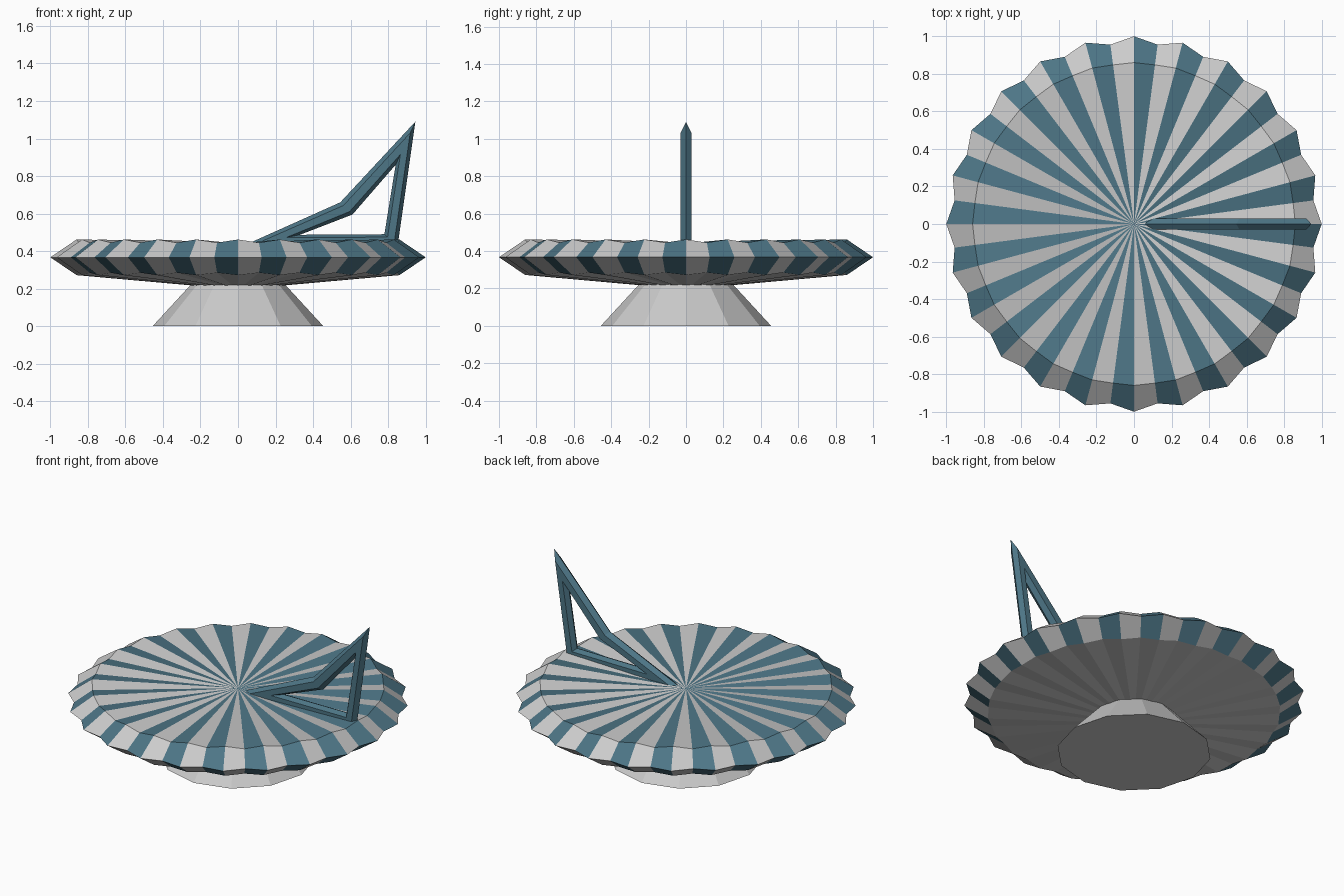
import bpy
import bmesh
from math import sin, cos, tau

if "Cube" in bpy.data.objects:
    bpy.data.objects.remove(bpy.data.objects["Cube"])

teal = bpy.data.materials.new("teal")
teal.diffuse_color = (0.075, 0.18, 0.24, 1)
teal.use_nodes = True
teal.node_tree.nodes["Principled BSDF"].inputs["Base Color"].default_value = teal.diffuse_color
grey = bpy.data.materials.new("grey")
grey.diffuse_color = (0.8, 0.8, 0.8, 1)
grey.use_nodes = True
grey.node_tree.nodes["Principled BSDF"].inputs["Base Color"].default_value = grey.diffuse_color


def finish(bm, name, materials=()):
    bmesh.ops.recalc_face_normals(bm, faces=bm.faces)
    mesh = bpy.data.meshes.new(name)
    bm.to_mesh(mesh)
    bm.free()
    for m in materials:
        mesh.materials.append(m)
    obj = bpy.data.objects.new(name, mesh)
    bpy.context.collection.objects.link(obj)
    return obj


# Pleated dial plate: striped top and rim, plain underside
N = 48
bm = bmesh.new()
top_centre = bm.verts.new((0, 0, 0.44))
low_centre = bm.verts.new((0, 0, 0.195))


def ring(r_peak, z_peak, r_valley, z_valley):
    verts = []
    for i in range(N):
        r, z = (r_valley, z_valley) if i % 2 else (r_peak, z_peak)
        a = tau * i / N
        verts.append(bm.verts.new((r * cos(a), r * sin(a), z)))
    return verts


upper = ring(0.86, 0.462, 0.855, 0.445)
rim = ring(1.0, 0.367, 0.964, 0.367)
lower = ring(0.86, 0.272, 0.855, 0.285)
for i in range(N):
    j = (i + 1) % N
    stripes = [
        bm.faces.new((top_centre, upper[i], upper[j])),
        bm.faces.new((upper[i], rim[i], rim[j], upper[j])),
        bm.faces.new((rim[i], lower[i], lower[j], rim[j])),
    ]
    for f in stripes:
        f.material_index = i % 2
    bm.faces.new((lower[i], low_centre, lower[j]))
finish(bm, "dial_plate", (grey, teal))

# Twelve-sided flared foot
bm = bmesh.new()
bmesh.ops.create_cone(bm, cap_ends=True, segments=12, radius1=0.455,
                      radius2=0.225, depth=0.25)
bmesh.ops.translate(bm, verts=bm.verts, vec=(0, 0, 0.125))
finish(bm, "foot")

# Open pointer frame with ridged outer and inner edges
outer = [(0.02, 0.425), (0.545, 0.66), (0.945, 1.09), (0.85, 0.425)]
inner = [(0.33, 0.487), (0.61, 0.595), (0.84, 0.86), (0.78, 0.49)]
section = [(0, 0), (0.26, -0.03), (0.76, -0.03), (1, 0), (0.76, 0.03), (0.26, 0.03)]
bm = bmesh.new()
loops = []
for (ox, oz), (ix, iz) in zip(outer, inner):
    loops.append([bm.verts.new((ox + (ix - ox) * t, y, oz + (iz - oz) * t))
                  for t, y in section])
for a, b in zip(loops, loops[1:] + loops[:1]):
    for k in range(6):
        n = (k + 1) % 6
        bm.faces.new((a[k], a[n], b[n], b[k]))
finish(bm, "pointer_frame", (teal,))
